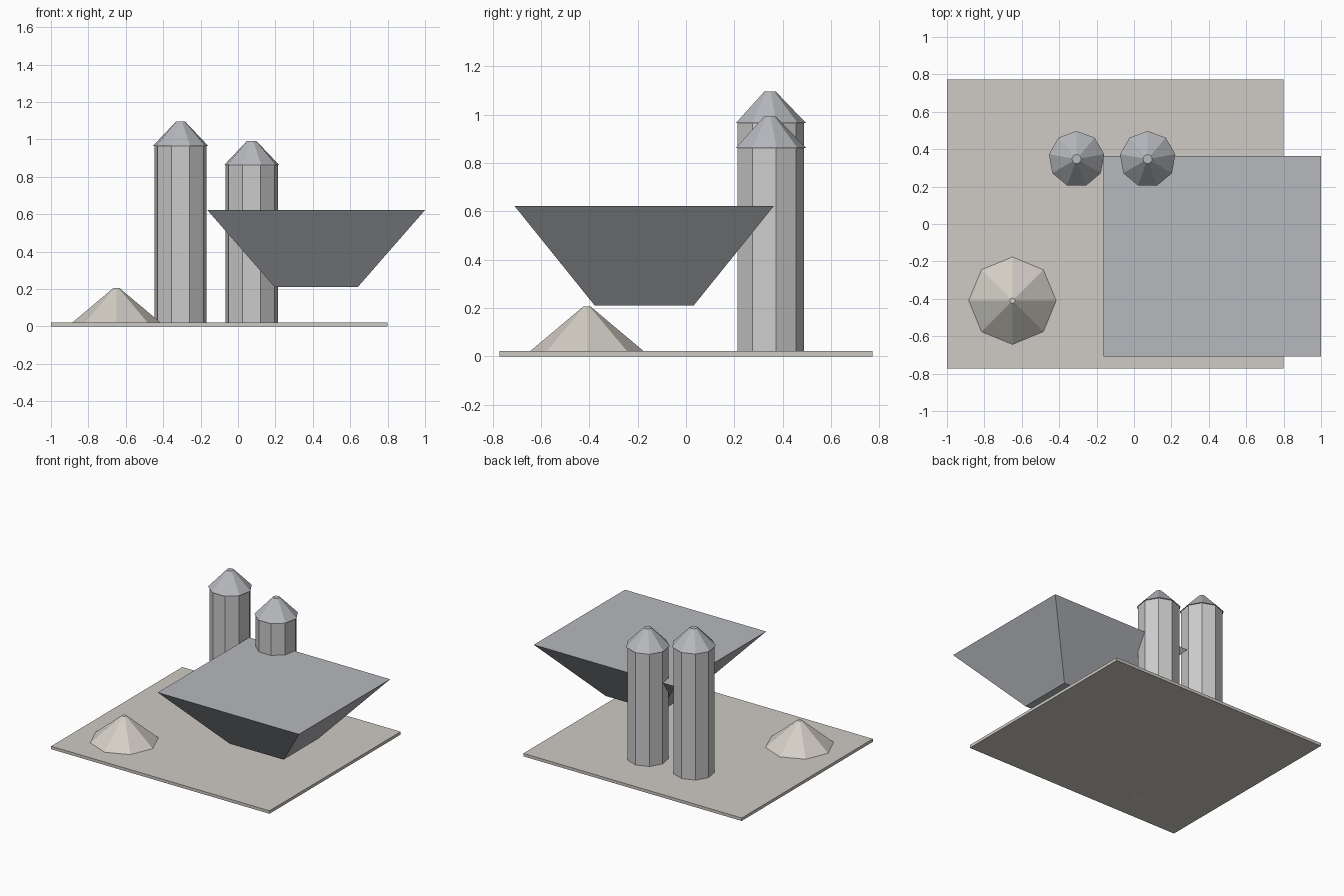
import bpy, bmesh
from math import radians, sqrt
from mathutils import Matrix

if "Cube" in bpy.data.objects:
    bpy.data.objects.remove(bpy.data.objects["Cube"])


def material(name, rgb):
    m = bpy.data.materials.new(name)
    m.diffuse_color = (*rgb, 1)
    m.use_nodes = True
    m.node_tree.nodes["Principled BSDF"].inputs["Base Color"].default_value = m.diffuse_color
    return m


GROUND = material("ground", (0.62, 0.59, 0.55))
SAND = material("sand", (0.66, 0.63, 0.57))
WALL = material("wall", (0.60, 0.60, 0.60))
ROOF = material("roof_metal", (0.47, 0.48, 0.51))


def frustum(name, x, y, z0, z1, r0, r1, sides, mat, turn=0, scale=(1, 1)):
    """Flat-shaded capped frustum; its first vertex points to +y."""
    bm = bmesh.new()
    bmesh.ops.create_cone(bm, cap_ends=True, segments=sides, radius1=r0, radius2=r1,
                          depth=z1 - z0,
                          matrix=Matrix.Rotation(radians(turn), 4, 'Z'))
    bmesh.ops.scale(bm, vec=(scale[0], scale[1], 1), verts=bm.verts)
    mesh = bpy.data.meshes.new(name)
    bm.to_mesh(mesh)
    bm.free()
    mesh.materials.append(mat)
    ob = bpy.data.objects.new(name, mesh)
    ob.location = (x, y, (z0 + z1) / 2)
    bpy.context.collection.objects.link(ob)
    return ob


Q = sqrt(2)  # four-sided frustum turned 45 degrees: half width = radius / Q

# Ground slab
frustum("ground_slab", -0.10, 0, 0, 0.022, Q, Q, 4, GROUND, 45, (0.90, 0.772))

# Material heap, sunk through the slab
frustum("heap", -0.65, -0.41, 0, 0.206, 0.26, 0.015, 8, SAND)

# Two nine-sided silos with slightly overhanging roofs
for name, x, eave in (("tall_silo", -0.307, 0.965), ("short_silo", 0.073, 0.862)):
    frustum(name + "_body", x, 0.347, 0, eave, 0.142, 0.142, 9, WALL)
    frustum(name + "_roof", x, 0.347, eave, eave + 0.13, 0.15, 0.025, 9, ROOF)

# Square hopper tapering down to a flat bottom
frustum("hopper", 0.418, -0.173, 0.21, 0.622, 0.222 * Q, 0.582 * Q, 4, ROOF, 45, (1, 0.922))
